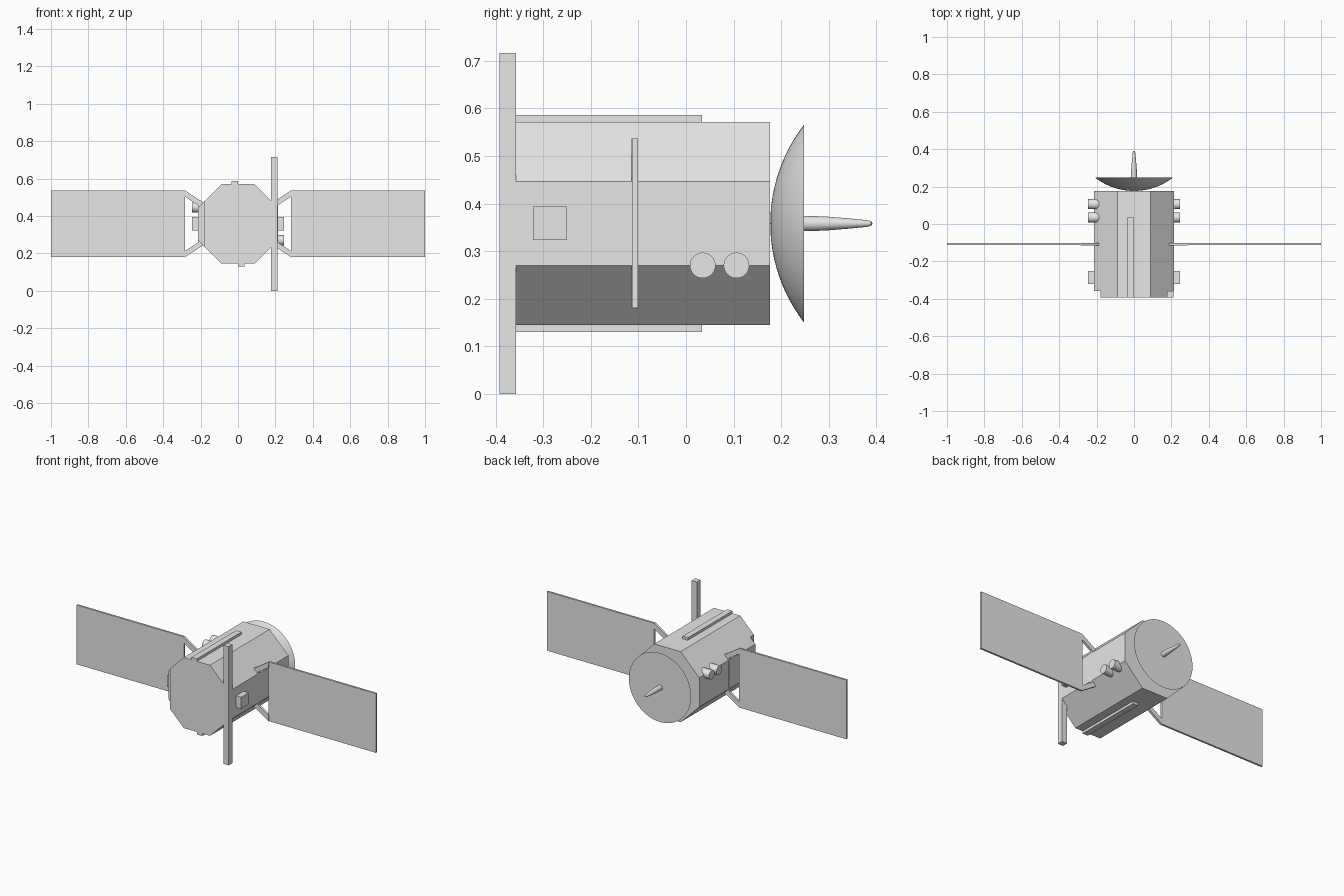
import bpy, bmesh, math
from mathutils import Matrix, Vector

if "Cube" in bpy.data.objects:
    bpy.data.objects.remove(bpy.data.objects["Cube"])

MID = 0.358        # height of the main axis
APOTHEM = 0.213    # octagonal hull
FLAT = 0.088       # half length of a hull side

grey = bpy.data.materials.new("light_grey")
grey.use_nodes = True
grey.diffuse_color = (0.8, 0.8, 0.8, 1)
for node in grey.node_tree.nodes:
    if node.type == 'BSDF_PRINCIPLED':
        node.inputs["Base Color"].default_value = (0.8, 0.8, 0.8, 1)


def finish(name, bm, smooth=False):
    bmesh.ops.recalc_face_normals(bm, faces=bm.faces[:])
    mesh = bpy.data.meshes.new(name)
    bm.to_mesh(mesh)
    bm.free()
    mesh.materials.append(grey)
    obj = bpy.data.objects.new(name, mesh)
    bpy.context.collection.objects.link(obj)
    if smooth:
        bpy.ops.object.select_all(action='DESELECT')
        obj.select_set(True)
        bpy.context.view_layer.objects.active = obj
        bpy.ops.object.shade_smooth_by_angle(angle=math.radians(40))
    return obj


def prism(name, points, y0, y1):
    """Extrude an outline of (x, height above axis) points along y."""
    bm = bmesh.new()
    face = bm.faces.new([bm.verts.new((x, y0, MID + z)) for x, z in points])
    ext = bmesh.ops.extrude_face_region(bm, geom=[face])
    verts = [v for v in ext["geom"] if isinstance(v, bmesh.types.BMVert)]
    bmesh.ops.translate(bm, verts=verts, vec=(0, y1 - y0, 0))
    return finish(name, bm)


def block(name, x0, x1, y0, y1, z0, z1):
    return prism(name, [(x0, z0), (x1, z0), (x1, z1), (x0, z1)], y0, y1)


def lathe(name, profile, steps=48):
    """Spin a profile of (radius, y) points around the main axis."""
    bm = bmesh.new()
    verts = [bm.verts.new((r, y, MID)) for r, y in profile]
    edges = [bm.edges.new(pair) for pair in zip(verts, verts[1:])]
    bmesh.ops.spin(bm, geom=verts + edges, cent=(0, 0, MID), axis=(0, 1, 0),
                   angle=math.tau, steps=steps)
    bmesh.ops.remove_doubles(bm, verts=bm.verts[:], dist=0.0002)
    return finish(name, bm, smooth=True)


def octagon(half_width):
    """Hull section, narrowed at the sides to half_width."""
    side = APOTHEM + FLAT - half_width
    quarter = [(half_width, side), (FLAT, APOTHEM)]
    top = quarter + [(-x, z) for x, z in reversed(quarter)]
    return top + [(-x, -z) for x, z in top]


# Hull with a narrower front step and an upright post in one side of it
prism("hull", octagon(APOTHEM), -0.357, 0.177)
prism("hull_front", octagon(0.179), -0.392, -0.34)
block("antenna_post", 0.177, 0.212, -0.392, -0.357, -MID, MID)

# Dish: spherical back, flat face, with a tapered feed
radius, depth, rim_y = 0.208, 0.071, 0.248
sphere = (radius ** 2 + depth ** 2) / (2 * depth)
max_angle = math.asin(radius / sphere)
arc = []
for i in range(13):
    a = max_angle * i / 12
    arc.append((sphere * math.sin(a), rim_y - depth + sphere * (1 - math.cos(a))))
lathe("dish", arc + [(0, rim_y)])
lathe("dish_feed", [(0, 0.24), (0.016, 0.24), (0.015, 0.29), (0.011, 0.34),
                    (0.007, 0.38), (0.005, 0.389), (0, 0.392)], 24)

# Parts repeated on both sides
for s, side in ((1, "left"), (-1, "right")):
    block(side + "_solar_panel", s * 0.283, s, -0.113, -0.101, -0.178, 0.179)
    for v, level in ((1, "upper"), (-1, "lower")):
        strut = [(0.285, 0.179), (0.18, 0.111), (0.18, 0.078), (0.285, 0.146)]
        prism(f"{side}_{level}_strut", [(s * x, v * z) for x, z in strut],
              -0.115, -0.101)
    block(side + "_panel_mount", s * 0.18, s * 0.215, -0.115, -0.101, -0.1, 0.1)
    block(side + "_sensor_box", s * 0.2, s * 0.247, -0.322, -0.251, -0.035, 0.036)

    # Thruster pair on one hull corner, opposite corners left and right
    for n, y in enumerate((0.035, 0.106), 1):
        bm = bmesh.new()
        place = Matrix.Translation(Vector((s * 0.186, y, MID - s * FLAT)))
        bmesh.ops.create_cone(bm, cap_ends=True, segments=32, radius1=0.027,
                              radius2=0.027, depth=0.12,
                              matrix=place @ Matrix.Rotation(math.pi / 2, 4, 'Y'))
        finish(f"{side}_thruster_{n}", bm, smooth=True)

# Long rails on the top and bottom, offset to opposite sides
for s, level in ((1, "top"), (-1, "bottom")):
    block(level + "_rail", -s * 0.036, 0, -0.392, 0.034, s * 0.2, s * 0.228)
